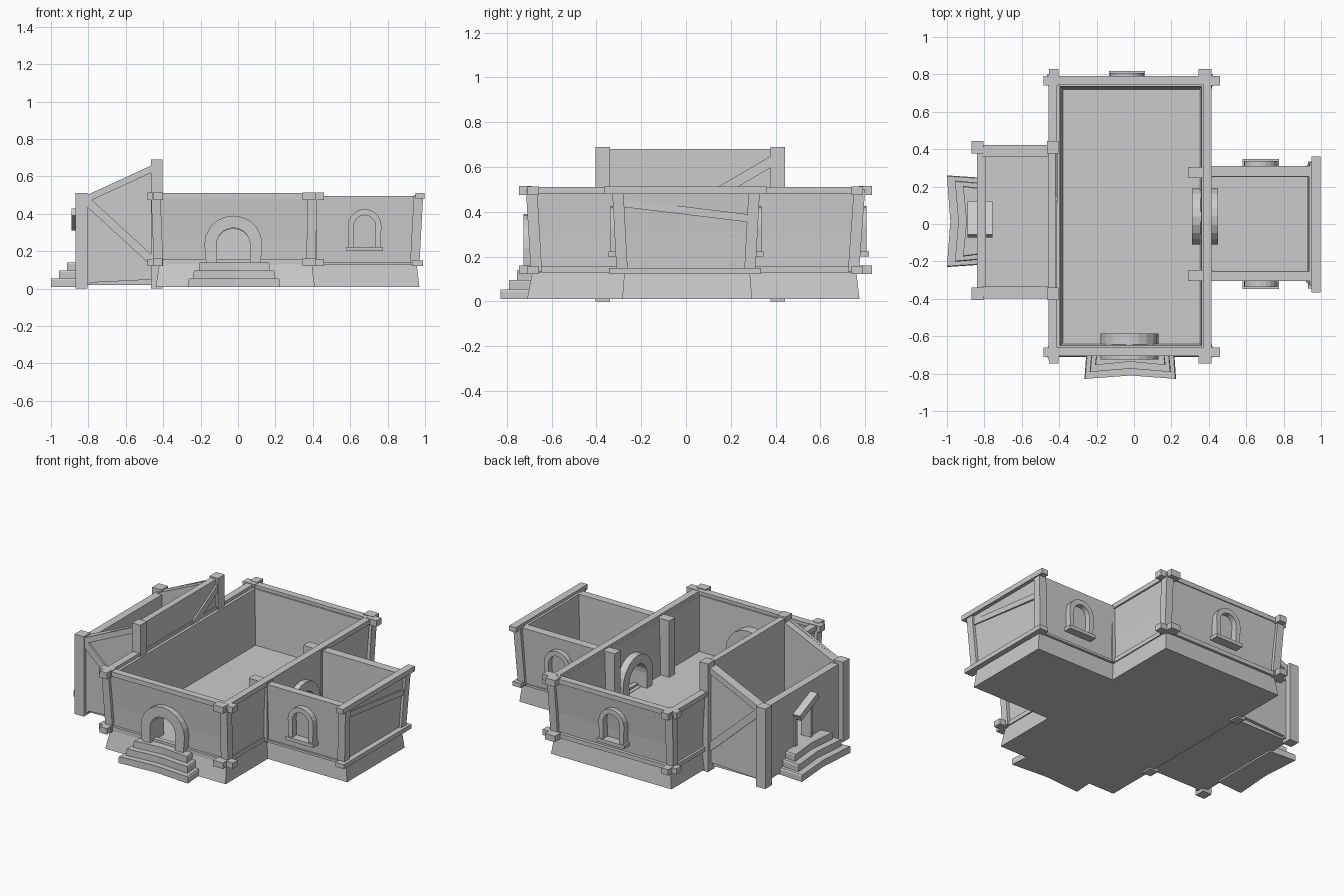
import bpy, bmesh
from math import sin, cos, pi
from mathutils import Vector

if "Cube" in bpy.data.objects:
    bpy.data.objects.remove(bpy.data.objects["Cube"])


def make(name, verts, faces):
    bm = bmesh.new()
    vs = [bm.verts.new(v) for v in verts]
    for f in faces:
        bm.faces.new([vs[i] for i in f])
    bmesh.ops.recalc_face_normals(bm, faces=bm.faces)
    me = bpy.data.meshes.new(name)
    bm.to_mesh(me)
    bm.free()
    ob = bpy.data.objects.new(name, me)
    bpy.context.collection.objects.link(ob)
    return ob


def loft(name, rings):
    """Skin equal-length rings of points and cap both ends."""
    n = len(rings[0])
    faces = [[k * n + i, k * n + (i + 1) % n, (k + 1) * n + (i + 1) % n, (k + 1) * n + i]
             for k in range(len(rings) - 1) for i in range(n)]
    faces += [list(range(n)), [(len(rings) - 1) * n + i for i in range(n)]]
    return make(name, [p for r in rings for p in r], faces)


def rect(x0, x1, y0, y1, z):
    return [(x0, y0, z), (x1, y0, z), (x1, y1, z), (x0, y1, z)]


def box(name, x0, x1, y0, y1, z0, z1):
    return loft(name, [rect(x0, x1, y0, y1, z0), rect(x0, x1, y0, y1, z1)])


def post(name, bottom, top, w=0.05):
    return loft(name, [rect(x - w / 2, x + w / 2, y - w / 2, y + w / 2, z)
                       for x, y, z in (bottom, top)])


def plank(name, p, q, normal, width, depth):
    """Flat board from p to q, lying on a wall with the given normal."""
    p, q, n = Vector(p), Vector(q), Vector(normal)
    s = (q - p).cross(n).normalized() * width / 2
    n = n * depth / 2
    return loft(name, [[c + s + n, c - s + n, c - s - n, c + s - n] for c in (p, q)])


def place(axis, u, d, z):
    return (u, d, z) if axis == 'y' else (d, u, z)


def arch_line(c, r, zb, zc, foot, n=10):
    pts = [(c + r * cos(pi * i / n), zc + r * sin(pi * i / n)) for i in range(n + 1)]
    return [(c + foot, zb)] + pts + [(c - foot, zb)]


def arch(name, axis, c, d0, d1, zb, zc, ro, ri):
    """Arched frame passing from depth d0 to d1."""
    o = arch_line(c, ro, zb, zc, ro * 0.94)
    i = arch_line(c, ri, zb, zc, ri * 0.98)
    n = len(o)
    v = [place(axis, u, d, z) for d in (d0, d1) for u, z in o + i[::-1]]
    m = 2 * n
    f = [[k, (k + 1) % m, m + (k + 1) % m, m + k] for k in range(m)]
    for b in (0, m):
        f += [[b + k, b + k + 1, b + m - 2 - k, b + m - 1 - k] for k in range(n - 1)]
    return make(name, v, f)


def cut(target, cutter):
    cutter.hide_render = True
    cutter.hide_viewport = False
    cutter.display_type = 'WIRE'
    mod = target.modifiers.new("opening", 'BOOLEAN')
    mod.operation = 'DIFFERENCE'
    mod.solver = 'EXACT'
    mod.object = cutter
    bpy.context.view_layer.objects.active = target
    bpy.ops.object.modifier_apply(modifier=mod.name)


def arch_cutter(axis, c, d0, d1, zb, zc, r):
    line = arch_line(c, r, zb, zc, r)
    return loft("opening_cutter", [[place(axis, u, d, z) for u, z in line] for d in (d0, d1)])


# Stone plinths
loft("hall_plinth", [rect(-0.44, 0.41, -0.71, 0.775, 0.01), rect(-0.42, 0.395, -0.685, 0.76, 0.135)])
loft("wing_plinth", [rect(0.3, 0.97, -0.285, 0.295, 0.01), rect(0.3, 0.955, -0.275, 0.285, 0.135)])

# Flared hall and wing walls with floors
hall = loft("hall_walls", [
    rect(-0.43, 0.395, -0.675, 0.755, 0.13), rect(-0.432, 0.397, -0.682, 0.763, 0.28),
    rect(-0.445, 0.405, -0.698, 0.785, 0.49), rect(-0.395, 0.36, -0.65, 0.735, 0.49),
    rect(-0.38, 0.35, -0.635, 0.72, 0.14)])
wing = loft("wing_walls", [
    rect(0.375, 0.955, -0.29, 0.295, 0.13), rect(0.375, 0.96, -0.295, 0.30, 0.28),
    rect(0.375, 0.975, -0.305, 0.31, 0.495), rect(0.415, 0.935, -0.255, 0.255, 0.495),
    rect(0.415, 0.925, -0.25, 0.25, 0.14)])

# Through openings and arched door frames
front_cut = arch_cutter('y', -0.025, -0.8, -0.55, 0.142, 0.225, 0.095)
cut(hall, front_cut)
side_cut = arch_cutter('x', 0.04, 0.25, 0.5, 0.142, 0.225, 0.095)
cut(hall, side_cut)
cut(wing, side_cut)
for c in (front_cut, side_cut):
    bpy.data.objects.remove(c)
arch("front_door_arch", 'y', -0.025, -0.725, -0.585, 0.135, 0.235, 0.155, 0.09)
arch("inner_door_arch", 'x', 0.04, 0.31, 0.45, 0.135, 0.235, 0.15, 0.09)

# Windows with sills
for name, u, d, s in (("wing_front", 0.677, -0.295, -1), ("wing_back", 0.677, 0.295, 1),
                      ("hall_back", -0.037, 0.765, 1)):
    arch(name + "_window", 'y', u, d - s * 0.01, d + s * 0.042, 0.215, 0.335, 0.09, 0.058)
    a, b = sorted((d - s * 0.01, d + s * 0.052))
    box(name + "_sill", u - 0.097, u + 0.097, a, b, 0.2, 0.222)

# Hall corner posts, ties with projecting ends
for xb, xt in ((-0.425, -0.44), (0.39, 0.397)):
    for yb, yt in ((-0.668, -0.69), (0.748, 0.775)):
        post("hall_corner_post", (xb, yb, 0.13), (xt, yt, 0.5))
for z0, z1, k in ((0.48, 0.51, 0.0), (0.128, 0.155, 0.012)):
    thick = 0.045 if k == 0 else 0.03
    box("hall_front_tie", -0.46, 0.44, -0.705 + k, -0.705 + k + thick, z0, z1)
    box("hall_back_tie", -0.46, 0.44, 0.79 - k - thick, 0.79 - k, z0, z1)
    box("hall_left_tie", -0.458 + k, -0.458 + k + thick, -0.73, 0.80, z0, z1)
    box("hall_right_tie", 0.415 - k - thick, 0.415 - k, -0.72, 0.80, z0, z1)
    # chunky beam ends
    for x0, x1 in ((-0.485, -0.40), (0.385, 0.46)):
        for y0, y1 in ((-0.71, -0.66), (0.74, 0.79)):
            box("beam_end_x", x0, x1, y0, y1, z0 - 0.006, z1 + 0.003)
    for x0, x1 in ((-0.455, -0.405), (0.345, 0.415)):
        for y0, y1 in ((-0.745, -0.69), (0.77, 0.83)):
            box("beam_end_y", x0, x1, y0, y1, z0 - 0.006, z1 + 0.005)

# Wing posts, ties and leaning brace
for s in (-1, 1):
    post("wing_corner_post", (0.945, s * 0.285, 0.13), (0.965, s * 0.305, 0.5))
    a, b = sorted((s * 0.245, s * 0.305))
    box("wing_inner_post", 0.29, 0.42, a, b, 0.13, 0.5)
    a, b = sorted((s * 0.27, s * 0.302))
    box("wing_lower_side_tie", 0.39, 0.96, a, b, 0.125, 0.14)
box("wing_end_tie", 0.95, 0.997, -0.365, 0.36, 0.48, 0.512)
box("wing_lower_end_tie", 0.93, 0.99, -0.345, 0.335, 0.122, 0.15)
plank("wing_brace", (0.966, -0.29, 0.44), (0.966, 0.29, 0.37), (1, 0, 0), 0.035, 0.022)

# Lean-to: sloped side walls, low front, tall back, floor
for y0, y1 in ((-0.385, -0.335), (0.36, 0.41)):
    prof = [(-0.83, 0.03), (-0.43, 0.05), (-0.43, 0.67), (-0.83, 0.49)]
    loft("leanto_side_wall", [[(x, y, z) for x, z in prof] for y in (y0, y1)])
leanto_front = box("leanto_front_wall", -0.84, -0.79, -0.385, 0.41, 0.02, 0.49)
box("leanto_back_wall", -0.46, -0.42, -0.385, 0.41, 0.05, 0.68)
box("leanto_floor", -0.81, -0.43, -0.37, 0.39, 0.02, 0.135)

# Lean-to posts and braces
for y, s in ((-0.372, -1), (0.41, 1)):
    box("leanto_front_post", -0.87, -0.805, y - 0.033, y + 0.033, 0.0, 0.51)
    box("leanto_back_post", -0.465, -0.405, y - 0.033, y + 0.033, 0.0, 0.69)
    f = -0.387 if s < 0 else 0.412
    plank("leanto_side_brace", (-0.81, f, 0.47), (-0.45, f, 0.14), (0, 1, 0), 0.045, 0.02)
    plank("leanto_slope_rail", (-0.82, f, 0.475), (-0.44, f, 0.65), (0, 1, 0), 0.035, 0.02)
plank("leanto_back_brace", (-0.42, 0.1, 0.46), (-0.42, 0.39, 0.63), (1, 0, 0), 0.045, 0.02)

# Lean-to doorway with crooked lintel
door_cut = loft("door_cutter", [[(x, -0.055, 0.137), (x, 0.10, 0.137), (x, 0.10, 0.33),
                                 (x, -0.055, 0.40)] for x in (-0.9, -0.7)])
cut(leanto_front, door_cut)
bpy.data.objects.remove(door_cut)
plank("leanto_lintel", (-0.823, 0.115, 0.33), (-0.823, -0.065, 0.41), (1, 0, 0), 0.04, 0.135)
box("leanto_jamb", -0.85, -0.78, 0.09, 0.11, 0.13, 0.33)
box("leanto_jamb", -0.85, -0.78, -0.065, -0.045, 0.13, 0.40)

# Worn steps: bowed front edge, splayed corners
for i in range(3):
    z0, z1 = 0.01 + 0.043 * i, 0.053 + 0.043 * i
    w = 0.245 - 0.028 * i
    for name, axis, c, d, wall in (("front_step", 'y', -0.02, -0.828 + 0.037 * i, -0.66),
                                   ("side_step", 'x', 0.015, -1.0 + 0.043 * i, -0.82)):
        plan = [(-w + 0.012, wall), (-w, d), (0, d + 0.018), (w, d), (w - 0.012, wall)]
        loft(name, [[place(axis, c + u * k, v, z) for u, v in plan]
                    for z, k in ((z0, 1), (z1 - 0.008, 1), (z1, 0.98))])
